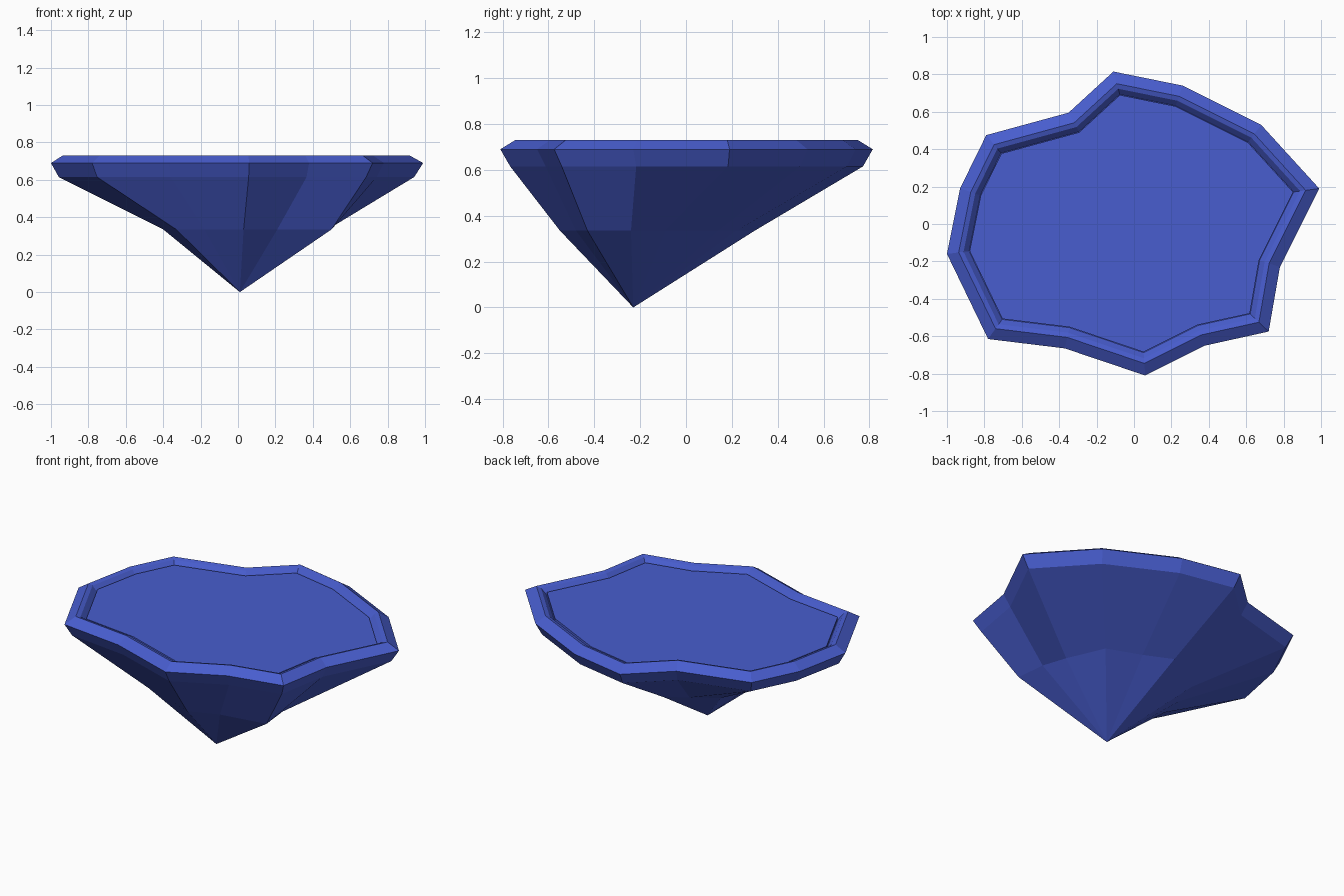
import bpy, bmesh
from mathutils import Vector

if "Cube" in bpy.data.objects:
    bpy.data.objects.remove(bpy.data.objects["Cube"])

# Outline of the slab seen from above, and the matching waist of the rock below
outline = [Vector(p) for p in (
    (0.99, 0.19), (0.68, 0.53), (0.26, 0.74), (-0.11, 0.815), (-0.35, 0.595),
    (-0.79, 0.475), (-0.93, 0.19), (-1.0, -0.16), (-0.78, -0.615),
    (-0.37, -0.665), (0.06, -0.81), (0.38, -0.65), (0.72, -0.575), (0.78, -0.23))]
waist = [Vector(p) for p in (
    (0.43, -0.09), (0.33, 0.14), (0.12, 0.22), (-0.05, 0.30), (-0.18, 0.22),
    (-0.33, 0.12), (-0.38, -0.05), (-0.40, -0.20), (-0.33, -0.42),
    (-0.18, -0.47), (0.03, -0.55), (0.21, -0.48), (0.50, -0.43), (0.48, -0.24))]
N = len(outline)

blue = bpy.data.materials.new("blue")
blue.diffuse_color = (0.065, 0.11, 0.62, 1)
blue.use_nodes = True
blue.node_tree.nodes["Principled BSDF"].inputs["Base Color"].default_value = blue.diffuse_color


def inset(points, d):
    """Mitred inward offset of a counter-clockwise outline."""
    result = []
    for i, p in enumerate(points):
        a = (p - points[i - 1]).normalized()
        b = (points[(i + 1) % N] - p).normalized()
        na, nb = Vector((-a.y, a.x)), Vector((-b.y, b.x))
        m = (na + nb).normalized()
        result.append(p + m * d / m.dot(na))
    return result


def loft(name, rings, start_point=None, cap_start=False, cap_end=False):
    """Skin a stack of (outline, z) rings, with optional point or caps."""
    bm = bmesh.new()
    loops = [[bm.verts.new((p.x, p.y, z)) for p in pts] for pts, z in rings]
    for lo, hi in zip(loops, loops[1:]):
        for i in range(N):
            j = (i + 1) % N
            bm.faces.new((lo[i], lo[j], hi[j], hi[i]))
    if start_point:
        tip = bm.verts.new(start_point)
        for i in range(N):
            bm.faces.new((tip, loops[0][(i + 1) % N], loops[0][i]))
    if cap_start:
        bm.faces.new(loops[0][::-1])
    if cap_end:
        bm.faces.new(loops[-1])
    bmesh.ops.recalc_face_normals(bm, faces=bm.faces)
    mesh = bpy.data.meshes.new(name)
    bm.to_mesh(mesh)
    bm.free()
    mesh.materials.append(blue)
    obj = bpy.data.objects.new(name, mesh)
    bpy.context.collection.objects.link(obj)
    return obj


# Rock underside with the chamfered raised rim
loft("rock_and_rim", [
    (waist, 0.335),
    (inset(outline, 0.04), 0.615),
    (outline, 0.69),
    (inset(outline, 0.06), 0.73),
    (inset(outline, 0.085), 0.722),
    (inset(outline, 0.113), 0.69)],
    start_point=(0.01, -0.23, 0), cap_end=True)

# Flat top plate inside the rim
loft("top_plate", [(inset(outline, 0.116), 0.685), (inset(outline, 0.116), 0.705)],
     cap_start=True, cap_end=True)
